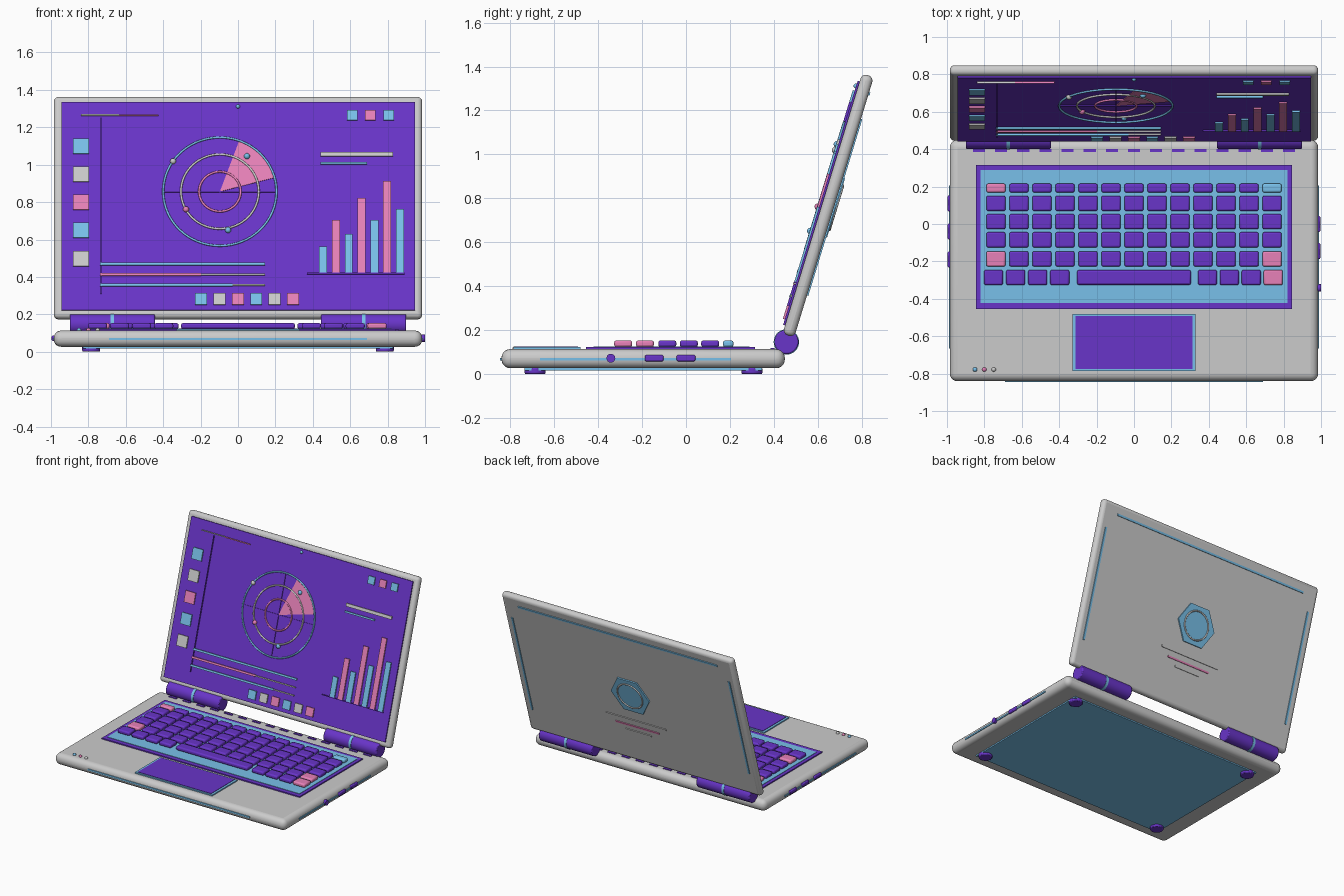
import bpy, math
from mathutils import Matrix, Vector

if "Cube" in bpy.data.objects:
    bpy.data.objects.remove(bpy.data.objects["Cube"])


def mat(name, col):
    m = bpy.data.materials.new(name)
    m.diffuse_color = (*col, 1)
    m.use_nodes = True
    m.node_tree.nodes["Principled BSDF"].inputs["Base Color"].default_value = m.diffuse_color
    return m


PURPLE = mat("purple", (0.14, 0.035, 0.58))
BLUE = mat("blue", (0.19, 0.53, 0.82))
PINK = mat("pink", (0.8, 0.22, 0.48))
WHITE = mat("white", (0.85, 0.85, 0.85))

# Lid frame: pivots on the hinge axis, leaning back 17 degrees
HINGE = Vector((0, 0.457, 0.146))
LID = Matrix.Translation(HINGE) @ Matrix.Rotation(math.radians(-17), 4, 'X')
BASE = Matrix.Identity(4)


def finish(name, m, frame, loc, rot=None):
    o = bpy.context.object
    o.name = name
    if m:
        o.data.materials.append(m)
    o.matrix_world = frame @ Matrix.Translation(loc) @ (rot or Matrix.Identity(4))
    return o


def box(name, loc, size, m=None, frame=BASE, bevel=0, seg=3):
    bpy.ops.mesh.primitive_cube_add(size=1)
    o = bpy.context.object
    o.data.transform(Matrix.Diagonal((*size, 1)))
    if bevel:
        b = o.modifiers.new("bevel", 'BEVEL')
        b.width, b.segments = bevel, seg
        bpy.ops.object.shade_smooth_by_angle(angle=math.radians(40))
    return finish(name, m, frame, loc)


def cyl(name, loc, r, depth, axis, m, frame=BASE, n=32, bevel=0):
    bpy.ops.mesh.primitive_cylinder_add(vertices=n, radius=r, depth=depth)
    o = bpy.context.object
    if bevel:
        b = o.modifiers.new("bevel", 'BEVEL')
        b.width, b.segments, b.limit_method = bevel, 2, 'ANGLE'
    if n > 6:
        bpy.ops.object.shade_smooth_by_angle(angle=math.radians(40))
    rot = {'X': Matrix.Rotation(math.pi / 2, 4, 'Y'),
           'Y': Matrix.Rotation(math.pi / 2, 4, 'X'), 'Z': None}[axis]
    return finish(name, m, frame, loc, rot)


def ball(name, loc, r, m, frame=BASE):
    bpy.ops.mesh.primitive_uv_sphere_add(segments=16, ring_count=8, radius=r)
    bpy.ops.object.shade_smooth()
    return finish(name, m, frame, loc)


def ring(name, loc, r, tube, m, frame):
    bpy.ops.mesh.primitive_torus_add(major_segments=64, minor_segments=8,
                                     major_radius=r, minor_radius=tube)
    bpy.ops.object.shade_smooth()
    return finish(name, m, frame, loc, Matrix.Rotation(math.pi / 2, 4, 'X'))


def v(z):
    """Height along the lid for a height z read in the front view."""
    return (z - 0.157) / 0.956


def ui(name, x0, x1, z0, z1, m, y=-0.041):
    """Flat rectangle on the screen, given by front view limits."""
    return box(name, ((x0 + x1) / 2, y, (v(z0) + v(z1)) / 2),
               (x1 - x0, 0.01, v(z1) - v(z0)), m, LID)


# Base body, bottom panel and feet
box("base_body", (0, -0.195, 0.07), (1.97, 1.29, 0.087), None, bevel=0.04, seg=5)
box("bottom_panel", (0, -0.195, 0.0235), (1.66, 1.08, 0.013), BLUE)
for x in (-0.785, 0.785):
    for y in (-0.687, 0.3):
        cyl("foot", (x, y, 0.015), 0.048, 0.03, 'Z', PURPLE, bevel=0.006)

# Keyboard tray
box("keyboard_frame", (0, -0.07, 0.115), (1.69, 0.77, 0.014), PURPLE)
box("keyboard_tray", (0, -0.067, 0.118), (1.64, 0.71, 0.014), BLUE)


def key(x, y, w, h, m=PURPLE):
    box("key", (x, y, 0.138), (w, h, 0.03), m, bevel=0.01, seg=2)


# Five regular key rows and the space bar row
for r, (y, h) in enumerate([(0.192, 0.048), (0.11, 0.082), (0.013, 0.082),
                            (-0.085, 0.082), (-0.187, 0.082)]):
    for c in range(13):
        m = PURPLE
        if (r, c) in ((0, 0), (4, 0), (4, 12)):
            m = PINK
        elif (r, c) == (0, 12):
            m = BLUE
        key((c - 6) * 0.123, y, 0.103, h, m)
for i in range(4):
    key(-0.751 + i * 0.118, -0.286, 0.102, 0.082)
    key(0.393 + i * 0.117, -0.286, 0.102, 0.082, PINK if i == 3 else PURPLE)
key(0, -0.286, 0.61, 0.078)

# Trackpad, vents and status lights
box("trackpad_frame", (0, -0.633, 0.116), (0.66, 0.306, 0.012), BLUE)
box("trackpad", (0, -0.633, 0.119), (0.625, 0.282, 0.012), PURPLE)
for i in range(15):
    box("vent_slot", ((i - 7) * 0.1185, 0.393, 0.114), (0.065, 0.018, 0.01), PURPLE)
for x, m in ((-0.85, BLUE), (-0.8, PINK), (-0.75, WHITE)):
    ball("status_light", (x, -0.778, 0.115), 0.012, m)

# Edge trim strips and side ports
box("front_trim", (0, -0.84, 0.068), (1.38, 0.012, 0.012), BLUE)
for s in (-1, 1):
    box("side_trim", (s * 0.984, -0.23, 0.068), (0.012, 0.87, 0.012), BLUE)
for x, ys in ((-0.983, (0.11, -0.04, -0.19)), (0.983, (0.0, -0.145))):
    for y in ys:
        box("side_port", (x, y, 0.072), (0.026, 0.085, 0.028), PURPLE, bevel=0.006, seg=2)
cyl("audio_jack", (0.985, -0.342, 0.072), 0.02, 0.03, 'X', PURPLE)

# Hinge barrels with a coloured band
for s in (-1, 1):
    cyl("hinge_barrel", (s * 0.672, *HINGE.yz), 0.055, 0.455, 'X', PURPLE, bevel=0.006)
    cyl("hinge_band", (s * 0.672, *HINGE.yz), 0.058, 0.02, 'X', BLUE)

# Lid shell and screen
box("lid_shell", (0, 0, 0.65), (1.97, 0.056, 1.24), None, LID, bevel=0.025, seg=4)
box("screen", (0, -0.03, 0.651), (1.89, 0.014, 1.162), PURPLE, LID)
ball("webcam", (0, -0.038, v(1.311)), 0.011, BLUE, LID)

# Screen icons: side column, top corner and dock
for z, m in zip((1.097, 0.948, 0.798, 0.648, 0.497), (BLUE, WHITE, PINK, BLUE, WHITE)):
    ui("side_icon", -0.882, -0.797, z - 0.04, z + 0.04, m)
for x, m in zip((0.61, 0.708, 0.807), (BLUE, PINK, BLUE)):
    ui("corner_icon", x - 0.028, x + 0.028, 1.236, 1.29, m)
for i, m in enumerate((BLUE, WHITE, PINK) * 2):
    x = -0.198 + i * 0.0985
    ui("dock_icon", x - 0.032, x + 0.032, 0.249, 0.311, m)

# Screen lines and progress tracks
ui("title_line", -0.84, -0.635, 1.261, 1.267, WHITE)
ui("title_line", -0.635, -0.425, 1.259, 1.266, PINK)
ui("divider_line", -0.734, -0.729, 0.31, 1.25, PURPLE)
ui("heading_bar", 0.44, 0.829, 1.044, 1.066, WHITE)
ui("subheading_bar", 0.44, 0.69, 1.001, 1.013, BLUE)
for z, end, m in ((0.467, 0.144, BLUE), (0.411, -0.198, PINK), (0.355, -0.03, BLUE)):
    ui("progress_track", -0.738, 0.144, z - 0.004, z + 0.004, WHITE)
    ui("progress_fill", -0.738, end, z - 0.007, z + 0.007, m, -0.043)

# Bar chart
ui("chart_baseline", 0.37, 0.89, 0.414, 0.42, PURPLE)
for i, top in enumerate((0.56, 0.702, 0.627, 0.819, 0.702, 0.91, 0.76)):
    x = 0.455 + i * 0.0685
    ui("chart_bar", x - 0.021, x + 0.021, 0.42, top, PINK if i % 2 else BLUE)

# Radar dial: rings, cross hairs, sweep wedge and blips
cx, cz = -0.097, v(0.855)
for r, m in ((0.303, BLUE), (0.208, WHITE), (0.111, PINK)):
    ring("dial_ring", (cx, -0.041, cz), r, 0.006, m, LID)
box("dial_cross_h", (cx, -0.039, cz), (0.6, 0.008, 0.005), PURPLE, LID)
box("dial_cross_v", (cx, -0.039, cz), (0.005, 0.008, 0.6), PURPLE, LID)
arc = [math.radians(15 + 55 * i / 12) for i in range(13)]
pts = [(0, 0)] + [(0.3 * math.cos(a), 0.3 * math.sin(a)) for a in arc]
n = len(pts)
wedge = bpy.data.meshes.new("dial_sweep")
wedge.from_pydata([(x, y, z) for y in (-0.042, -0.036) for x, z in pts], [],
                  [range(n), range(2 * n - 1, n - 1, -1)]
                  + [(i, i + n, (i + 1) % n + n, (i + 1) % n) for i in range(n)])
sweep = bpy.data.objects.new("dial_sweep", wedge)
bpy.context.collection.objects.link(sweep)
wedge.materials.append(PINK)
sweep.matrix_world = LID @ Matrix.Translation((cx, 0, cz))
for x, z, m in ((-0.347, 1.017, WHITE), (0.048, 1.044, BLUE),
                (-0.278, 0.76, PINK), (-0.053, 0.649, BLUE)):
    ball("dial_blip", (x, -0.042, v(z)), 0.016, m, LID)

# Lid back: hexagonal plate, ring, accent lines and edge strips
hexa = cyl("back_hex_plate", (0, 0.03, 0.65), 0.164, 0.016, 'Y', BLUE, LID, n=6)
hexa.data.transform(Matrix.Rotation(math.pi / 6, 4, 'Z'))
ring("back_ring", (0, 0.038, 0.65), 0.105, 0.006, WHITE, LID)
for z, w, m in ((0.415, 0.51, WHITE), (0.36, 0.37, PINK), (0.312, 0.22, WHITE)):
    box("back_accent_line", (0, 0.029, z), (w, 0.01, 0.013), m, LID)
box("back_top_strip", (0, 0.029, 1.19), (1.7, 0.01, 0.015), BLUE, LID)
for s in (-1, 1):
    box("back_side_strip", (s * 0.925, 0.029, 0.65), (0.015, 0.01, 0.84), BLUE, LID)
